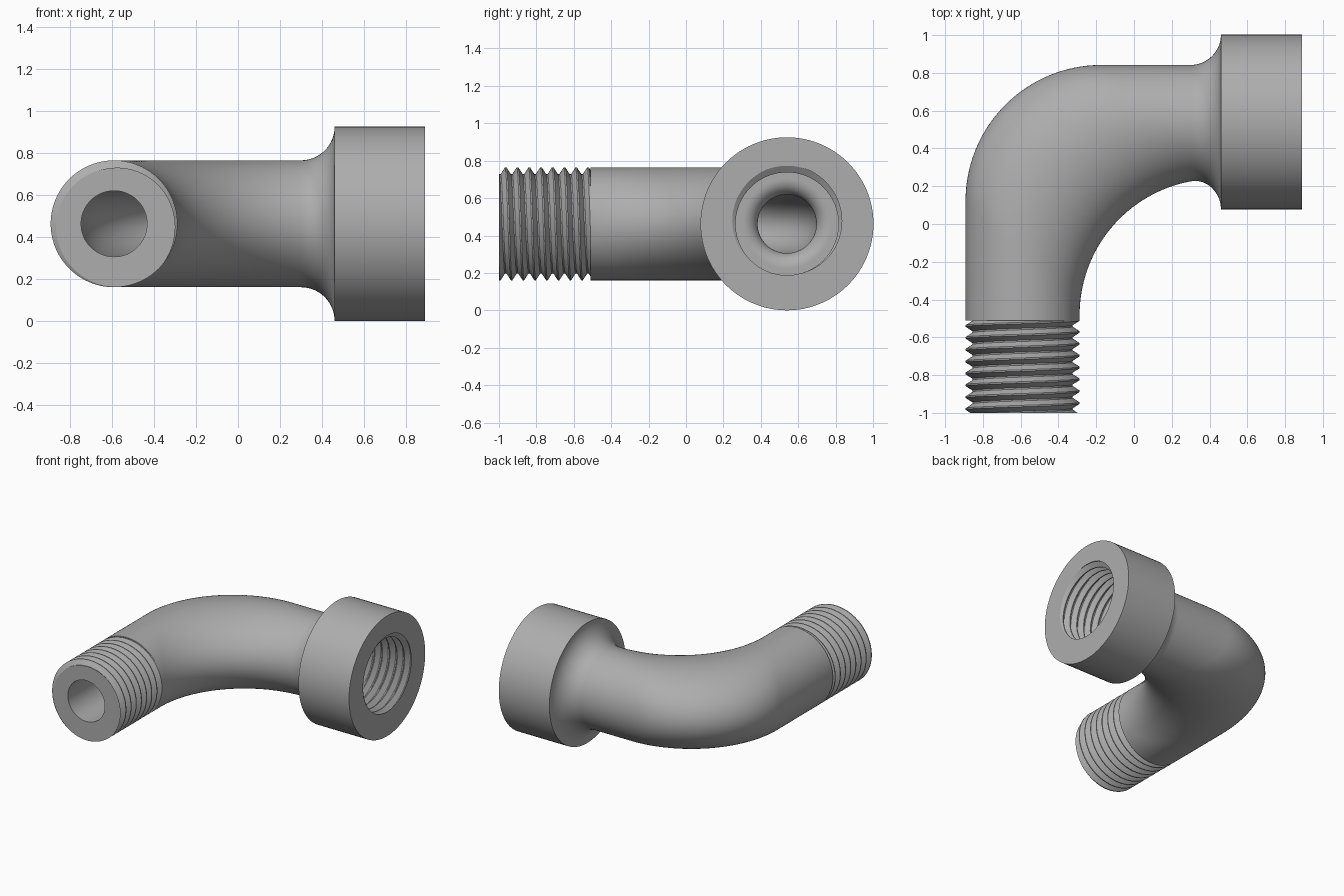
import bpy
import math
from mathutils import Matrix, Vector

cube = bpy.data.objects.get("Cube")
if cube:
    bpy.data.objects.remove(cube)

SEG = 96                                 # sides around every tube
LEG_X, ARM_Y, AXIS_Z = -0.59, 0.54, 0.4625
PIPE_R, BORE_R, BEND_R = 0.302, 0.157, 0.72
LEG_TOP, SHOULDER, MOUTH = -0.51, 0.46, 0.89
COLLAR_R, PITCH = 0.4625, 0.0628

metal = bpy.data.materials.new("plain grey metal")
metal.use_nodes = True
grey = (0.42, 0.42, 0.42, 1)
metal.diffuse_color = grey
metal.node_tree.nodes["Principled BSDF"].inputs["Base Color"].default_value = grey


def skin(name, columns, flip=False):
    """Skin a list of equally long point columns into a smooth surface."""
    rows = len(columns[0])
    verts = [p for col in columns for p in col]
    faces = []
    for i in range(len(columns) - 1):
        for j in range(rows - 1):
            a, b = i * rows + j, (i + 1) * rows + j
            quad = (a, b, b + 1, a + 1)
            faces.append(quad[::-1] if flip else quad)
    mesh = bpy.data.meshes.new(name)
    mesh.from_pydata(verts, [], faces)
    mesh.materials.append(metal)
    obj = bpy.data.objects.new(name, mesh)
    bpy.context.collection.objects.link(obj)
    import bmesh
    bm = bmesh.new()
    bm.from_mesh(mesh)
    bmesh.ops.remove_doubles(bm, verts=bm.verts, dist=0.00005)
    bm.to_mesh(mesh)
    bm.free()
    bpy.ops.object.select_all(action="DESELECT")
    obj.select_set(True)
    bpy.context.view_layer.objects.active = obj
    bpy.ops.object.shade_smooth_by_angle(angle=math.radians(30))
    return obj


def angles():
    return [math.tau * i / SEG for i in range(SEG + 1)]


def elbow(name, radius, leg_end, flare, flip=False):
    """Tube round a filleted corner, flaring out where it meets the shoulder."""
    flare_x = SHOULDER - flare
    columns = []
    for t in angles():
        w, h = radius * math.cos(t), radius * math.sin(t)
        cx, cy = LEG_X - w + BEND_R, ARM_Y + w - BEND_R
        last = math.acos(max(0, min(1, (cx - flare_x) / BEND_R)))
        col = [Vector((LEG_X - w, leg_end, AXIS_Z + h))]
        for k in range(41):
            a = last * k / 40
            col.append(Vector((cx - BEND_R * math.cos(a),
                               cy + BEND_R * math.sin(a), AXIS_Z + h)))
        for k in range(17):
            a = math.pi / 2 * k / 16
            x = flare_x + flare * math.sin(a)
            drop = max(0, cx - x)
            y = cy + math.sqrt(BEND_R ** 2 - drop ** 2)
            spoke = Vector((0, y - ARM_Y, h))
            spoke += spoke.normalized() * flare * (1 - math.cos(a))
            col.append(Vector((x, ARM_Y, AXIS_Z)) + spoke)
        columns.append(col)
    return skin(name, columns, flip)


def thread(name, frame, length, root, crest, phase, start_r, end_r, flip=False):
    """Helical V thread along local z, closed by flat rings at both ends."""
    flat = 0.06
    turns = int(length / PITCH) + 3

    def radius_at(h, t):
        u = ((h - phase) / PITCH - t / math.tau) % 1
        d = min(u, 1 - u)                # distance from the crest, in turns
        f = min(1, max(0, (d - flat) / (0.5 - 2 * flat)))
        return crest + (root - crest) * f

    columns = []
    for t in angles():
        shift = phase % PITCH + PITCH * t / math.tau
        heights = [shift + PITCH * (k + u) for k in range(-3, turns)
                   for u in (-flat, flat, 0.5 - flat, 0.5 + flat)]
        heights = [0] + [min(length, max(0, h)) for h in heights] + [length]
        rings = [(start_r, 0)] + [(radius_at(h, t), h) for h in heights] + [(end_r, length)]
        columns.append([frame @ Vector((r * math.cos(t), r * math.sin(t), h))
                        for r, h in rings])
    return skin(name, columns, flip)


def sleeve(name, frame, profile):
    """Revolve a radius and height profile round local z."""
    return skin(name, [[frame @ Vector((r * math.cos(t), r * math.sin(t), h))
                        for r, h in profile] for t in angles()])


# Bent pipe and its through bore
elbow("elbow_body", PIPE_R, LEG_TOP, COLLAR_R - PIPE_R, flip=True)
elbow("elbow_bore", BORE_R, -1, 0.08)

# Outside thread on the front end
leg_frame = Matrix.Translation((LEG_X, -1, AXIS_Z)) @ Matrix.Rotation(-math.pi / 2, 4, "X")
thread("spigot_thread", leg_frame, LEG_TOP + 1, 0.265, PIPE_R, 0.052, BORE_R, PIPE_R)

# Collar with an inside thread on the left end
arm_frame = Matrix.Translation((SHOULDER, ARM_Y, AXIS_Z)) @ Matrix.Rotation(math.pi / 2, 4, "Y")
depth = MOUTH - SHOULDER
sleeve("socket_collar", arm_frame, [(COLLAR_R, 0), (COLLAR_R, depth)])
thread("socket_thread", arm_frame, depth, 0.275, 0.31, depth - PITCH / 2,
       BORE_R + 0.08, COLLAR_R, flip=True)
